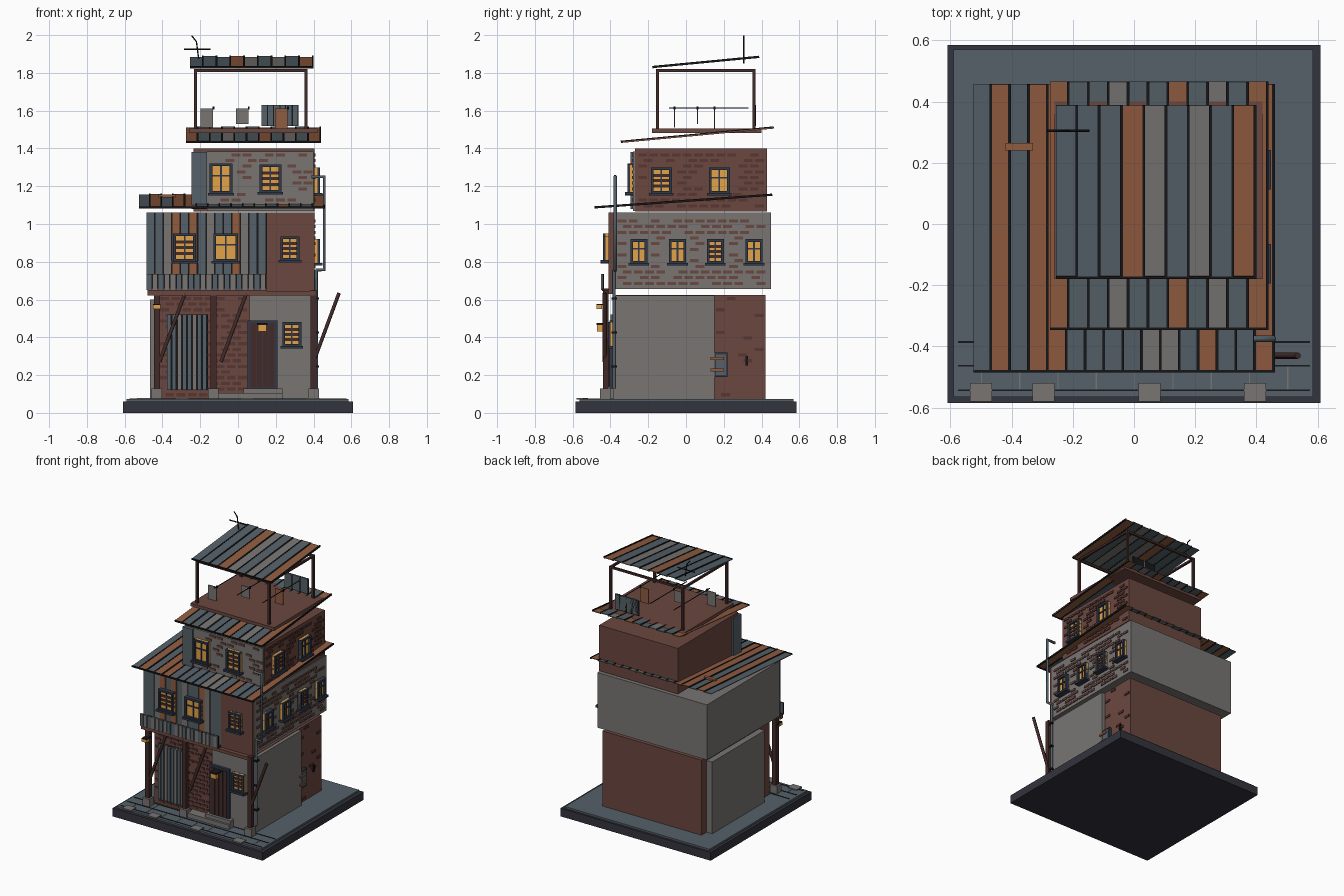
import bpy
import bmesh
import random
from math import atan2, hypot, pi
from mathutils import Matrix, Vector

random.seed(4)
default_cube = bpy.data.objects.get("Cube")
if default_cube:
    bpy.data.objects.remove(default_cube)

PALETTE = {
    "slate": (.33, .38, .41), "concrete": (.47, .46, .45), "brick": (.42, .28, .25),
    "dark_brick": (.34, .21, .19), "wood": (.26, .17, .16), "rust": (.57, .36, .25),
    "glow": (.89, .64, .28), "charcoal": (.2, .2, .24), "frame": (.19, .22, .28),
    "black": (.09, .09, .1),
}
MATERIALS = {}
for label, colour in PALETTE.items():
    material = bpy.data.materials.new(label)
    material.use_nodes = True
    linear = [((c + .055) / 1.055) ** 2.4 for c in colour] + [1]
    material.diffuse_color = linear
    material.node_tree.nodes["Principled BSDF"].inputs["Base Color"].default_value = linear
    MATERIALS[label] = material


def build(name, boxes, place=Matrix()):
    """One object from boxes given as (u range, depth range, height range, material)."""
    bm = bmesh.new()
    used = []
    for *ranges, label in boxes:
        if label not in used:
            used.append(label)
        centre = Vector([(low + high) / 2 for low, high in ranges])
        size = [abs(high - low) for low, high in ranges]
        matrix = place @ Matrix.Translation(centre) @ Matrix.Diagonal(size + [1])
        verts = bmesh.ops.create_cube(bm, size=1, matrix=matrix)["verts"]
        for face in {face for vert in verts for face in vert.link_faces}:
            face.material_index = used.index(label)
    bmesh.ops.recalc_face_normals(bm, faces=bm.faces)
    mesh = bpy.data.meshes.new(name)
    bm.to_mesh(mesh)
    bm.free()
    for label in used:
        mesh.materials.append(MATERIALS[label])
    bpy.context.collection.objects.link(bpy.data.objects.new(name, mesh))


def tube(name, points, radius, label):
    curve = bpy.data.curves.new(name, "CURVE")
    curve.dimensions = "3D"
    curve.bevel_depth = radius
    curve.bevel_resolution = 1
    curve.use_fill_caps = True
    spline = curve.splines.new("POLY")
    spline.points.add(len(points) - 1)
    for target, point in zip(spline.points, points):
        target.co = (*point, 1)
    curve.materials.append(MATERIALS[label])
    bpy.context.collection.objects.link(bpy.data.objects.new(name, curve))


def wall(origin, turn=0):
    """Wall frame: u runs along the wall, depth points outwards."""
    return Matrix.Translation(origin) @ Matrix.Rotation(turn, 4, "Z") @ Matrix.Diagonal((1, -1, 1, 1))


WALLS = {
    "ground_front": wall((0, -.37, 0)), "middle_front": wall((0, -.41, 0)),
    "upper_front": wall((0, -.28, 0)), "ground_side": wall((.385, 0, 0), pi / 2),
    "middle_side": wall((.405, 0, 0), pi / 2), "upper_side": wall((.405, 0, 0), pi / 2),
}
# Windows: centre along wall, centre height, width, height, barred or not
WINDOWS = {
    "ground_front": [(.285, .415, .1, .13, True)],
    "middle_front": [(-.283, .875, .12, .15, True), (-.065, .875, .13, .15, False),
                     (.275, .87, .1, .13, True)],
    "upper_front": [(-.09, 1.24, .12, .16, False), (.172, 1.24, .115, .15, True)],
    "ground_side": [],
    "middle_side": [(-.25, .855, .09, .13, False), (-.045, .855, .09, .13, False),
                    (.155, .855, .09, .13, True), (.36, .855, .09, .13, False)],
    "upper_side": [(-.13, 1.23, .11, .14, True), (.177, 1.23, .11, .14, False)],
}


def window(name, place, u, z, w, h, barred):
    left, right, low, high = u - w / 2, u + w / 2, z - h / 2, z + h / 2
    edge, deep = .014, (0, .03)
    parts = [((left, right), (0, .016), (low, high), "glow")]
    parts += [((x, x + edge), deep, (low, high), "frame") for x in (left, right - edge)]
    parts += [((left, right), deep, (y, y + edge), "frame") for y in (low, high - edge)]
    parts.append(((left - .01, right + .01), (0, .042), (low - .01, low + .004), "frame"))
    parts.append(((u - .004, u + .004), (0, .022), (low, high), "frame"))
    for step in ((.3, .5, .7) if barred else (.6,)):
        level = low + h * step
        thick = .008 if barred else .004
        parts.append(((left, right), (0, .022), (level - thick, level + thick),
                      "wood" if barred else "frame"))
    build(name, parts, place)


def bricks(name, key, span, heights, label, density):
    """Raised bricks in staggered courses that leave the windows free."""
    parts, course, long, tall = [], .03, .046, .016
    for row in range(int((heights[1] - heights[0]) / course)):
        z = heights[0] + course * row + .008
        u = span[0] + (.008 if row % 2 else .036)
        while u + long < span[1]:
            clear = all(abs(u + long / 2 - cu) > (w + long) / 2 + .008 or
                        abs(z + tall / 2 - cz) > (h + tall) / 2 + .008
                        for cu, cz, w, h, _ in WINDOWS[key])
            if clear and random.random() < density:
                parts.append(((u, u + long), (-.002, .006), (z, z + tall), label))
            u += long + .013
    build(name, parts, WALLS[key])


CODES = {"s": "slate", "c": "concrete", "r": "rust", "w": "wood"}


def planks(name, place, span, heights, depth, pattern, gap=.003):
    """Upright boards over a dark backing."""
    step = (span[1] - span[0]) / len(pattern)
    parts = [(span, (0, depth / 2), heights, "black")]
    for i, code in enumerate(pattern):
        u = span[0] + i * step
        out = depth + .004 * (i % 2)
        parts.append(((u, u + step - gap), (0, out), heights, CODES[code]))
    build(name, parts, place)


def roof(name, span, front, back, pattern):
    """Sloping sheet roof with dark seams, front and back are (y, z)."""
    run, rise = back[0] - front[0], back[1] - front[1]
    length = hypot(run, rise)
    place = Matrix.Translation((0, *front)) @ Matrix.Rotation(atan2(rise, run), 4, "X")
    step = (span[1] - span[0]) / len(pattern)
    parts = [(span, (0, .008), (-.004, .007), "black")]
    for i, code in enumerate(pattern):
        u = span[0] + i * step
        lift = .004 * (i % 2)
        parts.append(((u, u + step), (.003, length), (lift - .002, lift + .003), CODES[code]))
        parts.append(((u + step - .009, u + step), (0, length), (-.003, .009), "black"))
    build(name, parts, place)


# Base, pavement joints and loose slabs
build("base", [((-.61, .61), (-.585, .585), (0, .06), "charcoal"),
               ((-.59, .585), (-.565, .57), (.06, .073), "slate")])
joints = [((-.575, .575), (y, y + .005), (.07, .076), "black") for y in (-.545, -.465, -.388)]
joints += [((x / 8, x / 8 + .004), (-.54, -.46 + .07 * (x % 2)), (.07, .075), "concrete")
           for x in range(-4, 5)]
build("pavement_joints", joints)
build("paving_slabs", [((x - .036, x + .036), (-.58, -.52), (.07, .08), "concrete")
                       for x in (-.5, -.295, .05, .395)])

# Three stacked storeys
build("ground_storey", [((-.42, .385), (-.37, .42), (.07, .625), "brick")])
build("ground_plaster", [((.385, .41), (-.385, .15), (.07, .622), "concrete"),
                         ((-.465, -.42), (-.25, .36), (.07, .6), "concrete"),
                         ((.06, .41), (-.385, -.37), (.07, .622), "concrete")])
build("middle_storey", [((-.485, .405), (-.385, .45), (.655, 1.06), "concrete"),
                        ((.15, .405), (-.41, -.385), (.63, 1.06), "brick")])
build("upper_storey", [((-.235, .405), (-.27, .43), (1.065, 1.4), "brick"),
                       ((-.165, .4), (-.28, -.27), (1.07, 1.385), "concrete"),
                       ((-.245, -.165), (-.295, -.2), (1.08, 1.38), "slate")])

# Brickwork
bricks("ground_front_bricks", "ground_front", (-.42, .06), (.08, .62), "dark_brick", .8)
bricks("ground_side_bricks", "ground_side", (.15, .42), (.08, .62), "dark_brick", .08)
bricks("middle_side_bricks", "middle_side", (-.37, .45), (.67, 1.05), "brick", .85)
bricks("upper_side_bricks", "upper_side", (-.26, .43), (1.08, 1.39), "dark_brick", .85)
bricks("upper_front_bricks", "upper_front", (-.16, .4), (1.08, 1.39), "brick", .65)

# Windows on every wall
for key, items in WINDOWS.items():
    place = WALLS[key]
    if key == "ground_front":
        place = wall((0, -.385, 0))
    for number, item in enumerate(items):
        window(f"{key}_window_{number}", place, *item)

# Boarded front, shutter and balcony
planks("front_boards", wall((0, -.385, 0)), (-.485, .15), (.655, 1.06), .02, "sscrsrscssrcss")
planks("shutter", WALLS["ground_front"], (-.375, -.16), (.12, .52), .025, "sscsscss", .006)
planks("balcony_rail", wall((0, -.435, 0)), (-.485, .15), (.65, .735), .012, "scsccscssccscscsccsc", .005)
build("balcony_floor", [((-.48, .15), (-.445, -.385), (.645, .658), "wood"),
                        ((-.48, .41), (-.44, -.41), (.622, .645), "brick")])

# Door with step and lamp
door = [((.05, .21), (0, .02), (.13, .49), "frame")]
door += [((.066 + i * .033, .095 + i * .033), (0, .026), (.135, .475), "wood") for i in range(4)]
build("door", door, wall((0, -.385, 0)))
build("door_step", [((-.11, .235), (-.44, -.37), (.07, .105), "concrete"),
                    ((.03, .235), (-.425, -.37), (.1, .13), "concrete")])
build("lamps", [((.105, .15), (-.47, -.44), (.43, .465), "glow"),
                ((.1, .155), (-.475, -.4), (.465, .475), "black"),
                ((-.45, -.41), (-.475, -.445), (.55, .57), "glow"),
                ((-.45, -.41), (-.475, -.42), (.57, .577), "black")])

# Posts on footings with leaning braces
for x in (-.43, -.13, .4):
    build("post", [((x - .016, x + .016), (-.44, -.41), (.12, .65), "wood"),
                   ((x - .028, x + .028), (-.455, -.4), (.07, .13), "concrete")])
for x in (-.415, -.09, .4):
    tube("brace", [(x, -.43, .27), (x + .135, -.43, .635)], .011, "wood")

# Sheet roofs
roof("lower_roof", (-.525, .46), (-.485, 1.085), (.457, 1.152), "srsrrssssccsrssr")
roof("middle_roof", (-.275, .44), (-.345, 1.432), (.465, 1.508), "rsscssrscsr")
roof("top_roof", (-.255, .4), (-.178, 1.828), (.388, 1.882), "sssrcscsr")
build("roof_scrap", [((-.42, -.33), (.24, .265), (1.135, 1.155), "rust")])

# Terrace with canopy frame
build("terrace", [((-.26, .42), (-.18, .4), (1.483, 1.506), "brick")])
canopy = [((x - .008, x + .008), (y - .008, y + .008), (1.5, 1.82), "wood")
          for x in (-.225, .36) for y in (-.15, .36)]
canopy += [((-.225, .36), (y - .007, y + .007), (1.805, 1.82), "wood") for y in (-.15, .36)]
canopy += [((x - .007, x + .007), (-.15, .36), (1.805, 1.82), "wood") for x in (-.225, .36)]
build("canopy_frame", canopy)
planks("terrace_screen", wall((0, .37, 0)), (.125, .32), (1.52, 1.63), .01, "ssssss")

# Washing on lines
for x, y, low, label in ((-.165, -.06, 1.51, "concrete"), (.022, .06, 1.53, "concrete"),
                         (.23, .15, 1.505, "rust")):
    tube("washing_line", [(x + .035, -.09, 1.615), (x + .035, .33, 1.615)], .003, "black")
    build("washing", [((x - .033, x + .033), (y - .003, y + .003), (low, 1.612), label),
                      ((x + .03, x + .04), (y - .005, y + .005), (1.605, 1.622), "black")])

# Antenna
tube("antenna_mast", [(-.205, .305, 1.85), (-.22, .305, 1.965), (-.245, .305, 1.997)], .004, "black")
tube("antenna_bar", [(-.285, .305, 1.925), (-.145, .305, 1.925)], .004, "black")

# Drain pipes with brackets and wall box
tube("upper_pipe", [(.39, -.375, 1.25), (.457, -.375, 1.25), (.457, -.375, .757),
                    (.41, -.375, .757)], .01, "slate")
tube("lower_pipe", [(.415, -.38, .757), (.415, -.38, .13)], .009, "slate")
build("pipe_brackets", [((.4, .43), (-.395, -.365), (z, z + .012), "black")
                        for z in (.24, .42, .6)])
build("wall_box", [((.15, .22), (0, .02), (.19, .32), "frame"),
                   ((.158, .212), (0, .026), (.2, .31), "slate"),
                   ((.13, .2), (.02, .034), (.22, .235), "rust"),
                   ((.13, .2), (.02, .034), (.28, .295), "rust"),
                   ((.315, .328), (0, .012), (.25, .3), "black")], WALLS["ground_side"])
